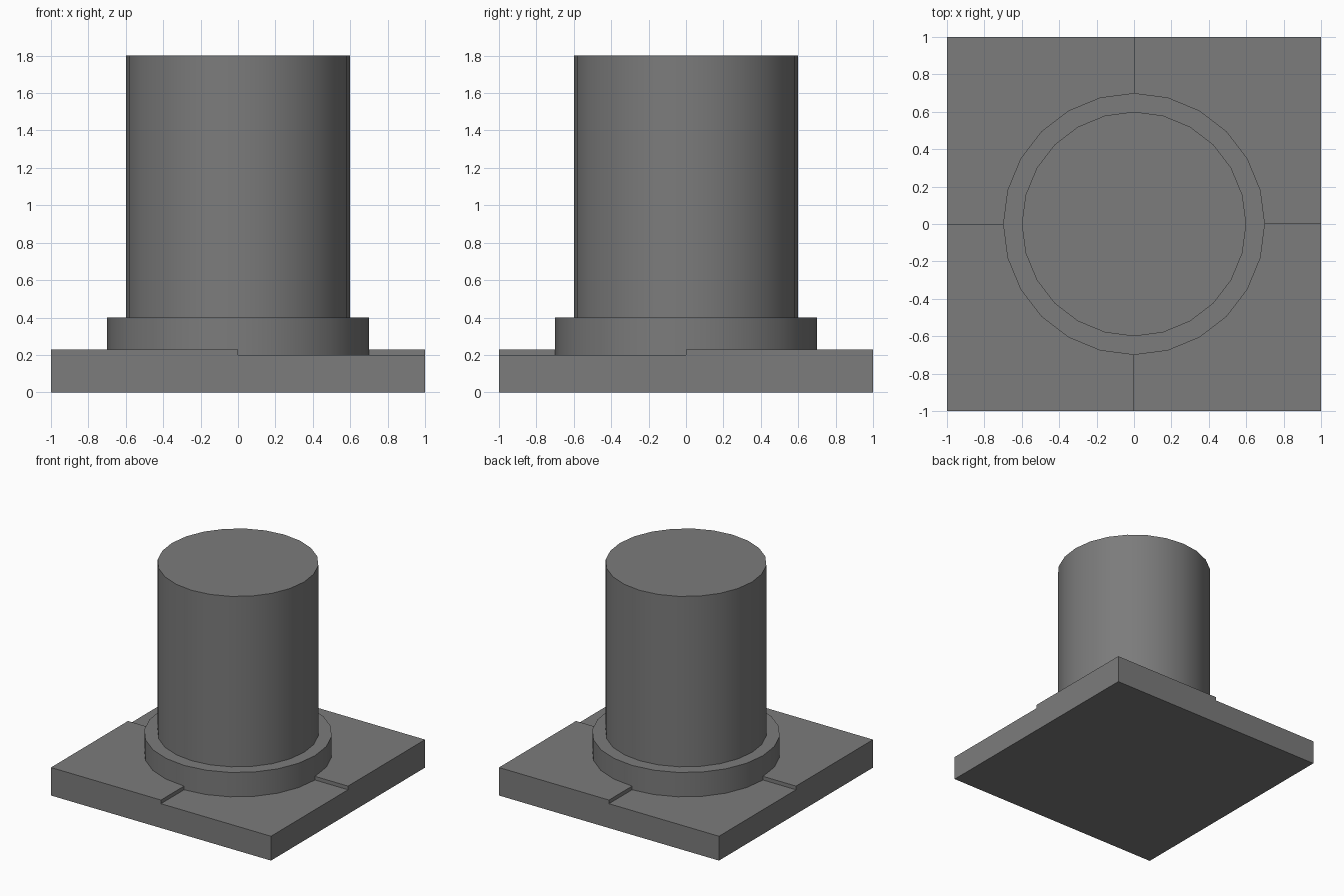
import bpy
import bmesh
import math
from mathutils import Matrix, Vector

cube = bpy.data.objects.get("Cube")
if cube:
    bpy.data.objects.remove(cube, do_unlink=True)

# Single flat grey for every part
grey = bpy.data.materials.new("mid_grey")
grey.use_nodes = True
colour = (0.2, 0.2, 0.2, 1)
grey.diffuse_color = colour
grey.node_tree.nodes["Principled BSDF"].inputs["Base Color"].default_value = colour


def finish(name, bm, smooth=False):
    """Turn a bmesh into a named object with the shared material."""
    bmesh.ops.recalc_face_normals(bm, faces=bm.faces)
    mesh = bpy.data.meshes.new(name)
    bm.to_mesh(mesh)
    bm.free()
    mesh.materials.append(grey)
    obj = bpy.data.objects.new(name, mesh)
    bpy.context.collection.objects.link(obj)
    if smooth:
        bpy.ops.object.select_all(action="DESELECT")
        obj.select_set(True)
        bpy.context.view_layer.objects.active = obj
        bpy.ops.object.shade_smooth_by_angle(angle=math.radians(30))


def cylinder(name, radius, bottom, top):
    bm = bmesh.new()
    bmesh.ops.create_cone(
        bm, cap_ends=True, segments=24, radius1=radius, radius2=radius,
        depth=top - bottom,
        matrix=Matrix.Translation((0, 0, (bottom + top) / 2)))
    finish(name, bm, smooth=True)


# Square base, its top split in quadrants with two opposite ones raised
LOW, STEP = 0.2, 0.03
bm = bmesh.new()
bmesh.ops.create_cube(
    bm, size=1,
    matrix=Matrix.Translation((0, 0, LOW / 2)) @ Matrix.Diagonal((2, 2, LOW, 1)))
for axis in (Vector((1, 0, 0)), Vector((0, 1, 0))):
    bmesh.ops.bisect_plane(
        bm, geom=bm.verts[:] + bm.edges[:] + bm.faces[:],
        plane_co=(0, 0, 0), plane_no=axis)
bm.normal_update()
raised = []
for face in bm.faces:
    centre = face.calc_center_median()
    if face.normal.z > 0.5 and centre.x * centre.y > 0:
        raised.append(face)
pads = bmesh.ops.extrude_discrete_faces(bm, faces=raised)["faces"]
pad_verts = list({v for face in pads for v in face.verts})
bmesh.ops.translate(bm, verts=pad_verts, vec=(0, 0, STEP))
finish("base_plate", bm)

# Collar and post
cylinder("collar", 0.7, LOW, 0.4)
cylinder("post", 0.6, 0.4, 1.8)
